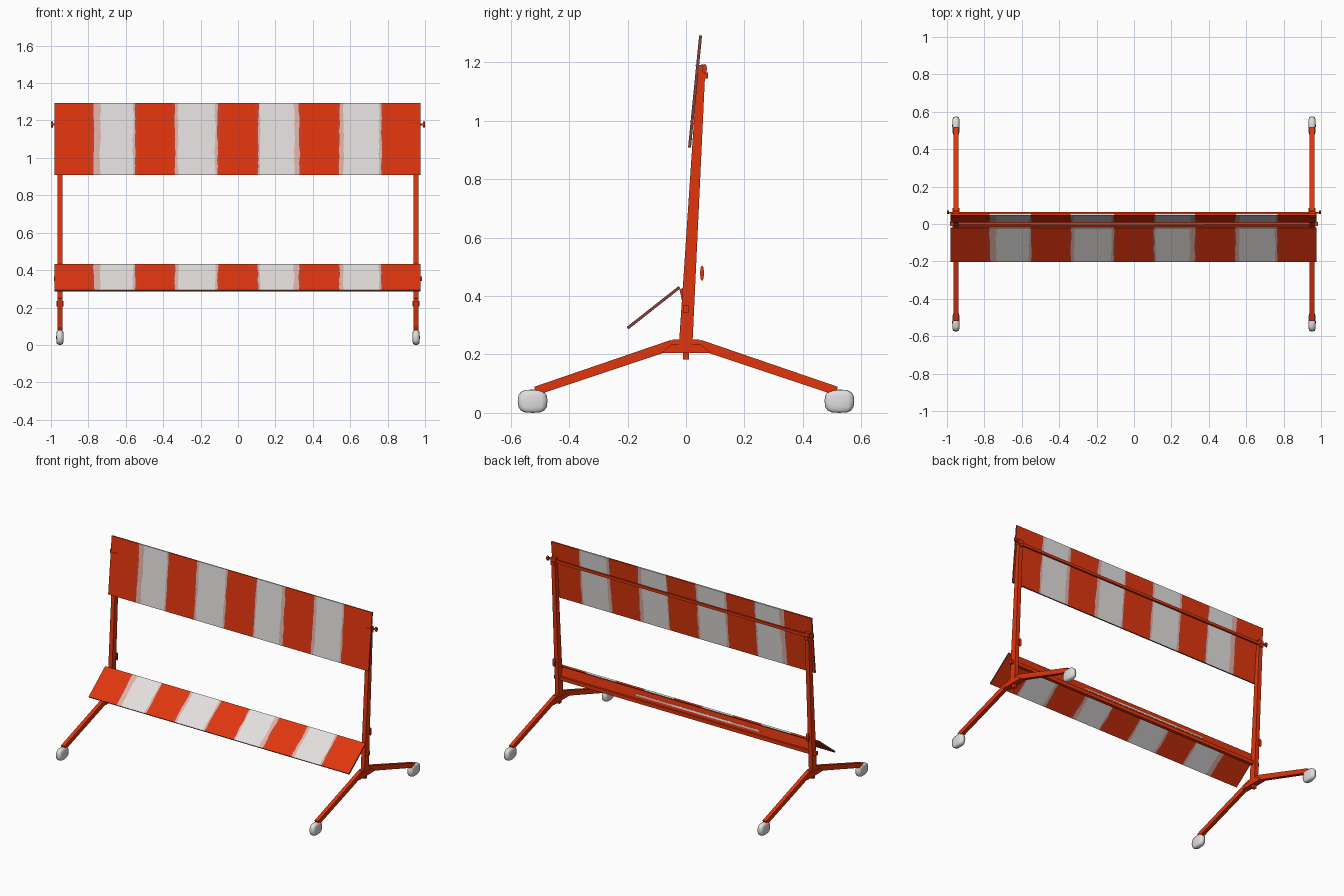
import bpy, bmesh, math, random
from mathutils import Vector

if "Cube" in bpy.data.objects:
    bpy.data.objects.remove(bpy.data.objects["Cube"])

random.seed(4)


def material(name, rgb):
    m = bpy.data.materials.new(name)
    m.diffuse_color = (*rgb, 1)
    m.use_nodes = True
    m.node_tree.nodes["Principled BSDF"].inputs["Base Color"].default_value = m.diffuse_color
    return m


RED = material("signal_red", (0.75, 0.036, 0.004))
DULL = material("dull_red", (0.62, 0.050, 0.018))
WHITE = material("off_white", (0.77, 0.74, 0.73))
PINK = material("faded_pink", (0.74, 0.44, 0.38))
EDGE = material("brown_edge", (0.21, 0.06, 0.045))
RUBBER = material("light_grey", (0.75, 0.74, 0.73))
BORDERS = (-0.98, -0.77, -0.55, -0.337, -0.11, 0.107, 0.327, 0.542, 0.765, 0.975)


def finish(name, bm, mats):
    bmesh.ops.recalc_face_normals(bm, faces=bm.faces)
    me = bpy.data.meshes.new(name)
    bm.to_mesh(me)
    bm.free()
    for m in mats:
        me.materials.append(m)
    ob = bpy.data.objects.new(name, me)
    bpy.context.collection.objects.link(ob)
    return ob


def prism(name, pts, x0, x1, mat=RED):
    """Side profile of (y, z) points extruded from x0 to x1."""
    bm = bmesh.new()
    f = bm.faces.new([bm.verts.new((x0, y, z)) for y, z in pts])
    new = bmesh.ops.extrude_face_region(bm, geom=[f])["geom"]
    verts = [v for v in new if isinstance(v, bmesh.types.BMVert)]
    bmesh.ops.translate(bm, verts=verts, vec=(x1 - x0, 0, 0))
    return finish(name, bm, [mat])


def beam(name, a, b, wa, wb, x, half):
    """Tapered bar between two (y, z) points, centred on x."""
    a, b = Vector(a), Vector(b)
    d = (b - a).normalized()
    n = Vector((-d.y, d.x))
    pts = [a + n * wa / 2, b + n * wb / 2, b - n * wb / 2, a - n * wa / 2]
    return prism(name, pts, x - half, x + half)


def block(name, x0, x1, y, z, hy, hz, mat=RED):
    pts = [(y - hy, z - hz), (y + hy, z - hz), (y + hy, z + hz), (y - hy, z + hz)]
    return prism(name, pts, x0, x1, mat)


def disc(name, x0, x1, y, z, ry, rz):
    pts = [(y + ry * math.cos(i * math.pi / 4), z + rz * math.sin(i * math.pi / 4))
           for i in range(8)]
    return prism(name, pts, x0, x1)


def striped_panel(name, bottom, top, rows):
    """Board with nine stripes, ragged worn borders and a brown end and lower rim."""
    bm = bmesh.new()
    cols = [(BORDERS[0], 0)]                   # (left x, material) of each column
    for i in range(1, 9):                      # worn paint lies on the white side
        b = BORDERS[i]
        wear = {1: 0.034, 6: 0.028, 7: 0.022, 3: 0.016}.get(i, 0.011)
        if i % 2:
            cols += [(b - 0.014, 4), (b, 2), (b + wear, 1)]
        else:
            cols += [(b - wear, 2), (b, 4), (b + 0.014, 0)]
    cols.append((BORDERS[9], 0))
    drift = [0.0] * len(cols)
    a, b = Vector((0, *bottom)), Vector((0, *top))
    up = (b - a).normalized()
    thick = Vector((0, up.z, -up.y)) * 0.010
    grid = []
    for r in range(rows + 1):
        p = a.lerp(b, r / rows) - thick / 2
        line = []
        for c, (x, _) in enumerate(cols):
            if 0 < c < len(cols) - 1:
                drift[c] = 0.7 * drift[c] + random.uniform(-0.0025, 0.0025)
            line.append(bm.verts.new((x + drift[c], p.y, p.z)))
        grid.append(line)
    for r in range(rows):
        for c in range(len(cols) - 1):
            f = bm.faces.new((grid[r][c], grid[r][c + 1], grid[r + 1][c + 1], grid[r + 1][c]))
            f.material_index = cols[c][1]
    front = list(bm.faces)
    new = bmesh.ops.extrude_face_region(bm, geom=front, use_keep_orig=True)["geom"]
    bmesh.ops.translate(bm, verts=[v for v in new if isinstance(v, bmesh.types.BMVert)], vec=thick)
    bmesh.ops.recalc_face_normals(bm, faces=bm.faces)
    for f in bm.faces:
        f.normal_update()
        if abs(f.normal.x) > 0.7 or f.normal.dot(up) < -0.7:
            f.material_index = 3
        elif f.normal.dot(up) > 0.7:           # upper rim follows the stripes
            x = f.calc_center_median().x
            f.material_index = sum(x > k for k in BORDERS[1:9]) % 2
    finish(name, bm, [RED, WHITE, PINK, EDGE, DULL])


def foot(name, x, y):
    """Boxy rounded rubber foot with a flattened sole."""
    bm = bmesh.new()
    bmesh.ops.create_uvsphere(bm, u_segments=12, v_segments=8, radius=1)
    size, power = (0.020, 0.051, 0.040), (0.45, 0.65, 0.72)
    for v in bm.verts:
        p = [math.copysign(abs(k) ** e, k) * s for k, e, s in zip(v.co, power, size)]
        v.co = (x + p[0], y + p[1], max(0.0, 0.040 + p[2]))
    ob = finish(name, bm, [RUBBER])
    for p in ob.data.polygons:
        p.use_smooth = True


# Warning boards
striped_panel("upper_board", (0.012, 0.908), (0.050, 1.292), 24)
striped_panel("lower_board", (-0.20, 0.29), (-0.022, 0.43), 14)

# Cross rails behind the boards
block("upper_rail", -0.965, 0.965, 0.058, 1.170, 0.006, 0.009)
block("lower_rail", -0.95, 0.95, 0.0, 0.355, 0.011, 0.012)

# Flange joining the lower board to its rail, with a thin worn streak
prism("lower_flange", [(-0.022, 0.422), (-0.012, 0.426), (-0.002, 0.365), (-0.010, 0.365)],
      -0.94, 0.94)
for i, (a, b, mat) in enumerate(((-0.55, -0.34, PINK), (-0.34, 0.107, WHITE), (0.107, 0.38, PINK))):
    prism(f"flange_streak_{i}", [(-0.0085, 0.396), (-0.0055, 0.396), (-0.0035, 0.384), (-0.0065, 0.384)],
          a, b, mat)

for s, side in ((-1, "left"), (1, "right")):
    x = s * 0.952
    # Post with its top clamp and bolts
    beam(side + "_post", (-0.001, 0.235), (0.053, 1.185), 0.046, 0.027, x, 0.014)
    prism(side + "_top_clamp", [(0.033, 1.19), (0.036, 1.165), (0.066, 1.16), (0.068, 1.193)],
          x - 0.019, x + 0.019)
    block(side + "_clamp_shaft", x, s * 0.99, 0.060, 1.178, 0.005, 0.005)
    disc(side + "_clamp_knob", s * 0.988, s * 1.0, 0.063, 1.178, 0.009, 0.016)
    block(side + "_clamp_tab", x - 0.012, x + 0.012, 0.068, 1.155, 0.007, 0.010)
    block(side + "_rail_bolt", x, s * 0.983, 0.0, 0.355, 0.011, 0.012)
    # Rear wing nut by the post
    disc(side + "_wing_nut", x - 0.008, x + 0.008, 0.055, 0.478, 0.007, 0.027)
    # Base joint: gusset plates and lower pin
    prism(side + "_gusset", [(-0.085, 0.205), (0.085, 0.205), (0.05, 0.235), (-0.05, 0.235)],
          x - 0.019, x + 0.019)
    prism(side + "_base_cap", [(-0.06, 0.222), (0.06, 0.222), (0.045, 0.252), (-0.045, 0.252)],
          x - 0.013, x + 0.013)
    block(side + "_base_pin", x - 0.010, x + 0.010, 0.0, 0.196, 0.011, 0.014)
    # Splayed legs and feet
    for t, end in ((-1, "front"), (1, "back")):
        beam(f"{side}_{end}_leg", (t * 0.045, 0.234), (t * 0.515, 0.075), 0.034, 0.030, x, 0.013)
        foot(f"{side}_{end}_foot", x, t * 0.525)
